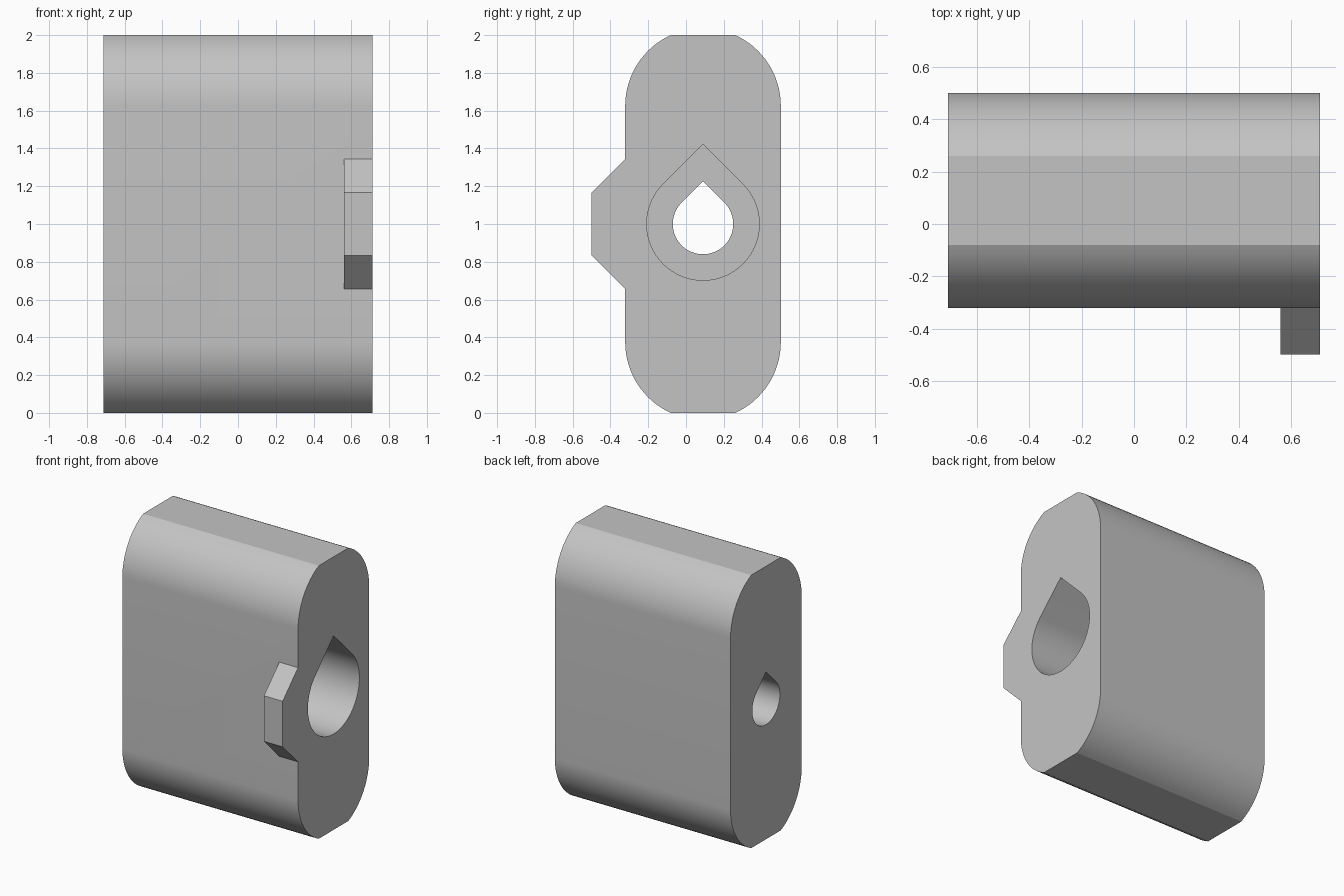
import bpy, bmesh
from math import sin, cos, radians, asin, sqrt, degrees

cube = bpy.data.objects.get("Cube")
if cube:
    bpy.data.objects.remove(cube, do_unlink=True)

HALF_LENGTH = 0.712     # half of the block along x
MID_Y, MID_Z = 0.09, 1.0

grey = bpy.data.materials.new("plain grey")
grey.use_nodes = True
colour = (0.55, 0.55, 0.55, 1)
grey.diffuse_color = colour
grey.node_tree.nodes["Principled BSDF"].inputs["Base Color"].default_value = colour


def arc(cy, cz, radius, start, end, steps):
    """Points on a circle arc in the yz plane, angles in degrees."""
    angles = [radians(start + (end - start) * i / steps) for i in range(steps + 1)]
    return [(cy + radius * cos(a), cz + radius * sin(a)) for a in angles]


def prism(name, profile, x0, x1):
    """Extrude a yz profile along x."""
    bm = bmesh.new()
    face = bm.faces.new([bm.verts.new((x0, y, z)) for y, z in profile])
    side = bmesh.ops.extrude_face_region(bm, geom=[face])["geom"]
    moved = [v for v in side if isinstance(v, bmesh.types.BMVert)]
    bmesh.ops.translate(bm, verts=moved, vec=(x1 - x0, 0, 0))
    bmesh.ops.recalc_face_normals(bm, faces=bm.faces)
    mesh = bpy.data.meshes.new(name)
    bm.to_mesh(mesh)
    bm.free()
    mesh.materials.append(grey)
    obj = bpy.data.objects.new(name, mesh)
    bpy.context.collection.objects.link(obj)
    return obj


def teardrop(radius):
    """Round hole with a pointed 45 degree roof."""
    return arc(MID_Y, MID_Z, radius, 135, 405, 56) + [(MID_Y, MID_Z + radius * sqrt(2))]


def combine(target, tool, operation):
    mod = target.modifiers.new(tool.name, 'BOOLEAN')
    mod.operation, mod.solver, mod.object = operation, 'EXACT', tool
    bpy.ops.object.select_all(action='DESELECT')
    bpy.context.view_layer.objects.active = target
    target.select_set(True)
    bpy.ops.object.modifier_apply(modifier=mod.name)
    bpy.data.objects.remove(tool, do_unlink=True)


# Block: a slot shape with its round ends cut flat
radius, rise = 0.412, 0.375
cut = degrees(asin(rise / radius))
top, bottom = 2 - rise, rise
outline = (arc(MID_Y, top, radius, 0, cut, 16)
           + arc(MID_Y, top, radius, 180 - cut, 180, 16)
           + arc(MID_Y, bottom, radius, 180, 180 + cut, 16)
           + arc(MID_Y, bottom, radius, 360 - cut, 360, 16))
block = prism("block", outline, -HALF_LENGTH, HALF_LENGTH)

# Front tab with 45 degree shoulders
half_tab = [(-0.2, 0.345), (-0.322, 0.345), (-0.5, 0.167)]
tab_outline = ([(y, MID_Z + z) for y, z in half_tab]
               + [(y, MID_Z - z) for y, z in reversed(half_tab)])
combine(block, prism("tab", tab_outline, 0.56, HALF_LENGTH), 'UNION')

# Wide bore from the left end, narrow bore right through
combine(block, prism("wide_bore", teardrop(0.298), -0.14, 0.8), 'DIFFERENCE')
combine(block, prism("narrow_bore", teardrop(0.16), -0.8, 0.8), 'DIFFERENCE')

bpy.ops.object.shade_smooth_by_angle(angle=radians(15))
